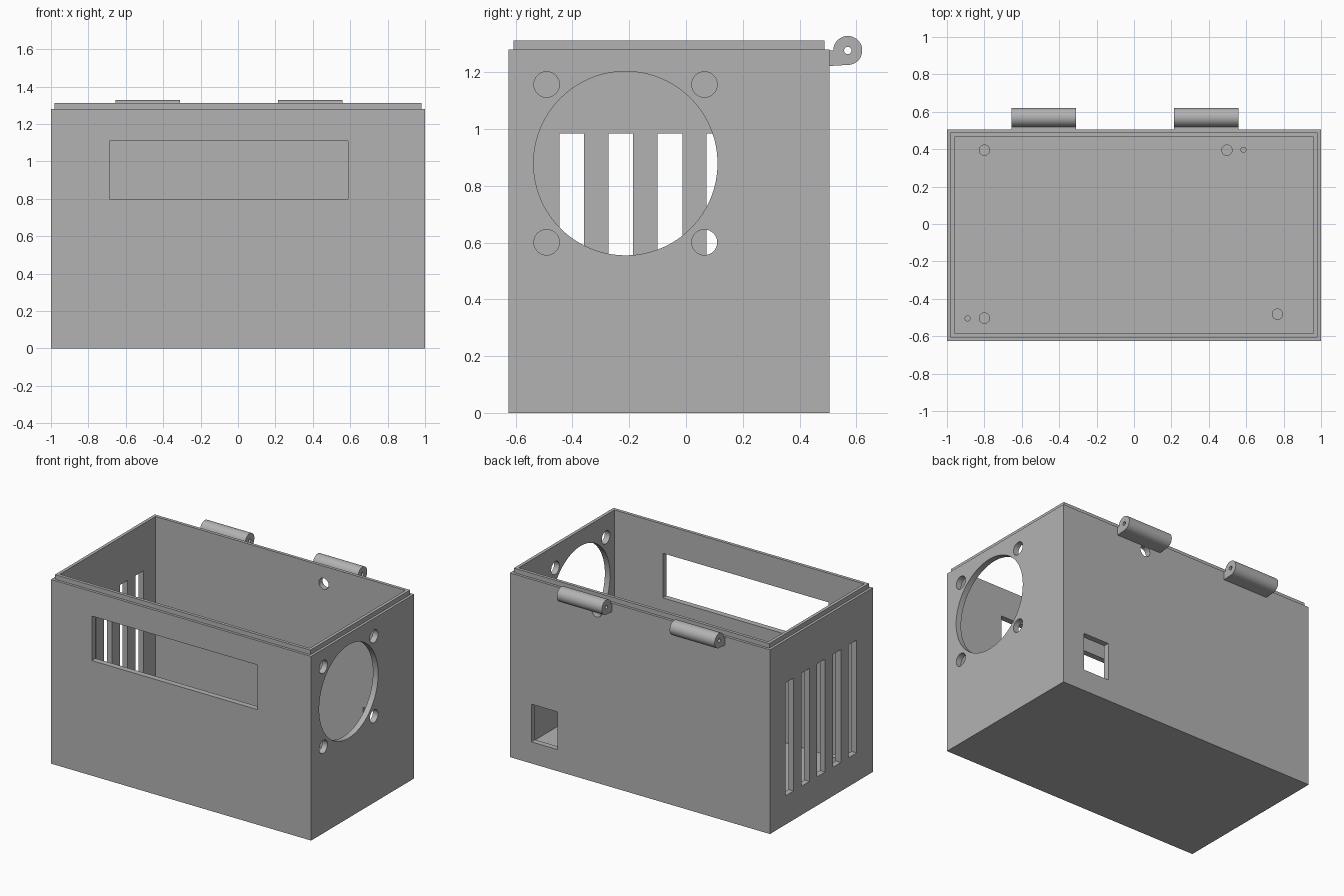
import bpy, bmesh, math
from mathutils import Matrix, Vector

cube = bpy.data.objects.get("Cube")
if cube:
    bpy.data.objects.remove(cube, do_unlink=True)

grey = bpy.data.materials.new("plain grey")
grey.use_nodes = True
COLOUR = (0.45, 0.45, 0.45, 1)
grey.diffuse_color = COLOUR
grey.node_tree.nodes["Principled BSDF"].inputs["Base Color"].default_value = COLOUR

# Main sizes
X, FRONT, BACK = 1.0, -0.625, 0.506
RIM, TOP, FLOOR = 1.28, 1.312, 0.045
WALL, STEP = 0.04, 0.018


def make(name, bm):
    bmesh.ops.recalc_face_normals(bm, faces=bm.faces)
    mesh = bpy.data.meshes.new(name)
    bm.to_mesh(mesh)
    bm.free()
    mesh.materials.append(grey)
    ob = bpy.data.objects.new(name, mesh)
    bpy.context.collection.objects.link(ob)
    return ob


def add_box(bm, x, y, z):
    size = [b - a for a, b in (x, y, z)]
    mid = Vector([(a + b) / 2 for a, b in (x, y, z)])
    bmesh.ops.create_cube(bm, size=1, matrix=Matrix.Translation(mid) @ Matrix.Diagonal((*size, 1)))


def add_cylinder(bm, centre, radius, depth, axis="Z", segments=32):
    turn = {"X": Matrix.Rotation(math.pi / 2, 4, "Y"),
            "Y": Matrix.Rotation(math.pi / 2, 4, "X"),
            "Z": Matrix.Identity(4)}[axis]
    bmesh.ops.create_cone(bm, cap_ends=True, segments=segments, radius1=radius, radius2=radius,
                          depth=depth, matrix=Matrix.Translation(centre) @ turn)


def select_only(ob):
    bpy.ops.object.select_all(action="DESELECT")
    ob.select_set(True)
    bpy.context.view_layer.objects.active = ob


def cut(ob, bm):
    cutter = make("cutter", bm)
    cutter.hide_render = True
    select_only(ob)
    mod = ob.modifiers.new("cut", "BOOLEAN")
    mod.operation, mod.solver, mod.object = "DIFFERENCE", "EXACT", cutter
    bpy.ops.object.modifier_apply(modifier=mod.name)
    bpy.data.objects.remove(cutter, do_unlink=True)


def smooth(ob):
    select_only(ob)
    bpy.ops.object.shade_smooth_by_angle(angle=math.radians(30))


# Open box with a stepped rim, skinned through rectangular rings
bm = bmesh.new()
rings = []
for inset, z in ((0, 0), (0, RIM), (STEP, RIM), (STEP, TOP), (WALL, TOP), (WALL, FLOOR)):
    x, f, b = X - inset, FRONT + inset, BACK - inset
    rings.append([bm.verts.new((px, py, z)) for px, py in ((-x, f), (x, f), (x, b), (-x, b))])
for low, high in zip(rings, rings[1:]):
    for i in range(4):
        j = (i + 1) % 4
        bm.faces.new((low[i], low[j], high[j], high[i]))
bm.faces.new(rings[0])
bm.faces.new(rings[-1])
box = make("box_body", bm)

# Openings: front window, back socket, back cable hole, vents, fan and its screws
bm = bmesh.new()
add_box(bm, (-0.687, 0.588), (FRONT - 0.1, FRONT + 0.1), (0.80, 1.11))
add_box(bm, (0.634, 0.834), (BACK - 0.1, BACK + 0.1), (0.15, 0.412))
add_cylinder(bm, (0.333, BACK, 1.19), 0.038, 0.2, "Y")
for i in range(5):
    y = -0.446 + 0.173 * i
    add_box(bm, (-X - 0.1, -X + 0.1), (y, y + 0.087), (0.2, 0.985))
FAN_Y, FAN_Z, PITCH = -0.213, 0.879, 0.278
add_cylinder(bm, (X, FAN_Y, FAN_Z), 0.324, 0.2, "X", 96)
for sy in (-1, 1):
    for sz in (-1, 1):
        add_cylinder(bm, (X, FAN_Y + sy * PITCH, FAN_Z + sz * PITCH), 0.045, 0.2, "X")
cut(box, bm)
smooth(box)

# Hinge knuckles on the back, each with a pin hole
HY, HZ, HR = 0.57, 1.277, 0.051
for name, x0, x1 in (("right_hinge", -0.655, -0.309), ("left_hinge", 0.213, 0.559)):
    bm = bmesh.new()
    profile = [(BACK - 0.005, HZ), (BACK - 0.005, HZ - 0.055)]
    for i in range(37):
        a = math.radians(-90 + i * 7.5)
        profile.append((HY + HR * math.cos(a), HZ + HR * math.sin(a)))
    end = bm.faces.new([bm.verts.new((x0, y, z)) for y, z in profile])
    side = bmesh.ops.extrude_face_region(bm, geom=[end])
    moved = [v for v in side["geom"] if isinstance(v, bmesh.types.BMVert)]
    bmesh.ops.translate(bm, verts=moved, vec=(x1 - x0, 0, 0))
    hinge = make(name, bm)
    pin = bmesh.new()
    add_cylinder(pin, ((x0 + x1) / 2, HY, HZ), 0.013, 0.5, "X", 24)
    cut(hinge, pin)
    smooth(hinge)

# Mounting pegs standing on the floor
BIG, SMALL, PEG = 0.03, 0.016, 0.06
pegs = ((-0.8, 0.395, BIG), (0.497, 0.395, BIG), (0.585, 0.397, SMALL),
        (-0.8, -0.503, BIG), (-0.89, -0.505, SMALL), (0.767, -0.482, BIG))
for n, (x, y, r) in enumerate(pegs, 1):
    bm = bmesh.new()
    add_cylinder(bm, (x, y, FLOOR + PEG / 2 - 0.005), r, PEG + 0.01)
    smooth(make(f"mounting_peg_{n}", bm))
